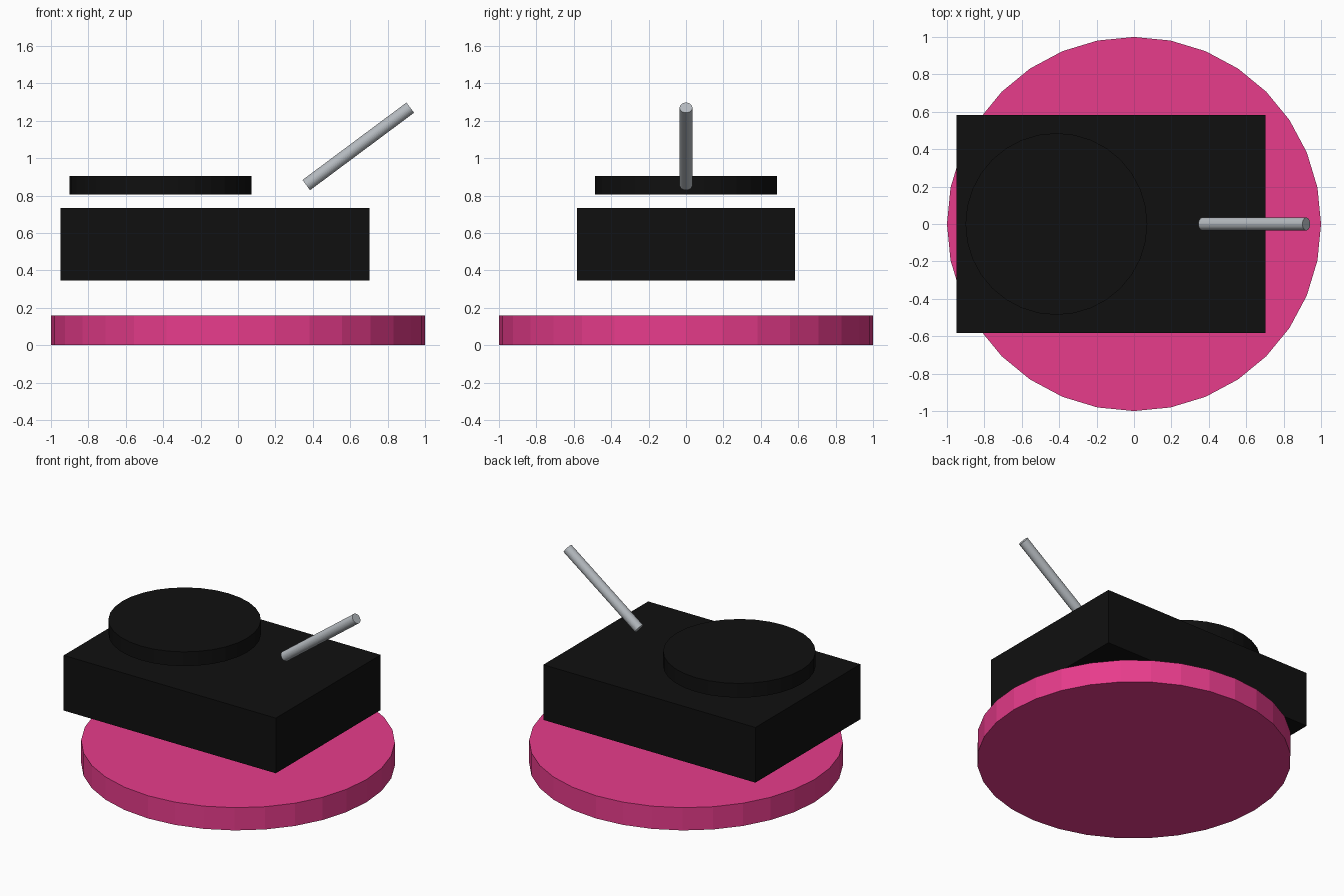
import bpy
from mathutils import Vector

if "Cube" in bpy.data.objects:
    bpy.data.objects.remove(bpy.data.objects["Cube"])


def material(name, rgb):
    m = bpy.data.materials.new(name)
    m.diffuse_color = (*rgb, 1)
    m.use_nodes = True
    m.node_tree.nodes["Principled BSDF"].inputs["Base Color"].default_value = m.diffuse_color
    return m


pink = material("pink", (0.80, 0.045, 0.26))
black = material("black", (0.005, 0.005, 0.005))
grey = material("metal grey", (0.46, 0.49, 0.52))


def cylinder(name, start, end, radius, mat):
    a, b = Vector(start), Vector(end)
    axis = b - a
    bpy.ops.mesh.primitive_cylinder_add(
        vertices=32, radius=radius, depth=axis.length, location=(a + b) / 2,
        rotation=axis.to_track_quat('Z', 'Y').to_euler())
    ob = bpy.context.object
    ob.name = name
    ob.data.materials.append(mat)
    return ob


# Round base
cylinder("base", (0, 0, 0), (0, 0, 0.16), 1.0, pink)

# Rectangular body floating above the base
bpy.ops.mesh.primitive_cube_add(size=1, location=(-0.123, 0, 0.54))
body = bpy.context.object
body.name = "body"
body.scale = (1.65, 1.165, 0.388)
body.data.materials.append(black)

# Flat disc above the body
cylinder("top_disc", (-0.415, 0, 0.805), (-0.415, 0, 0.905), 0.486, black)

# Slanted rod
cylinder("rod", (0.365, 0, 0.856), (0.921, 0, 1.27), 0.034, grey)
